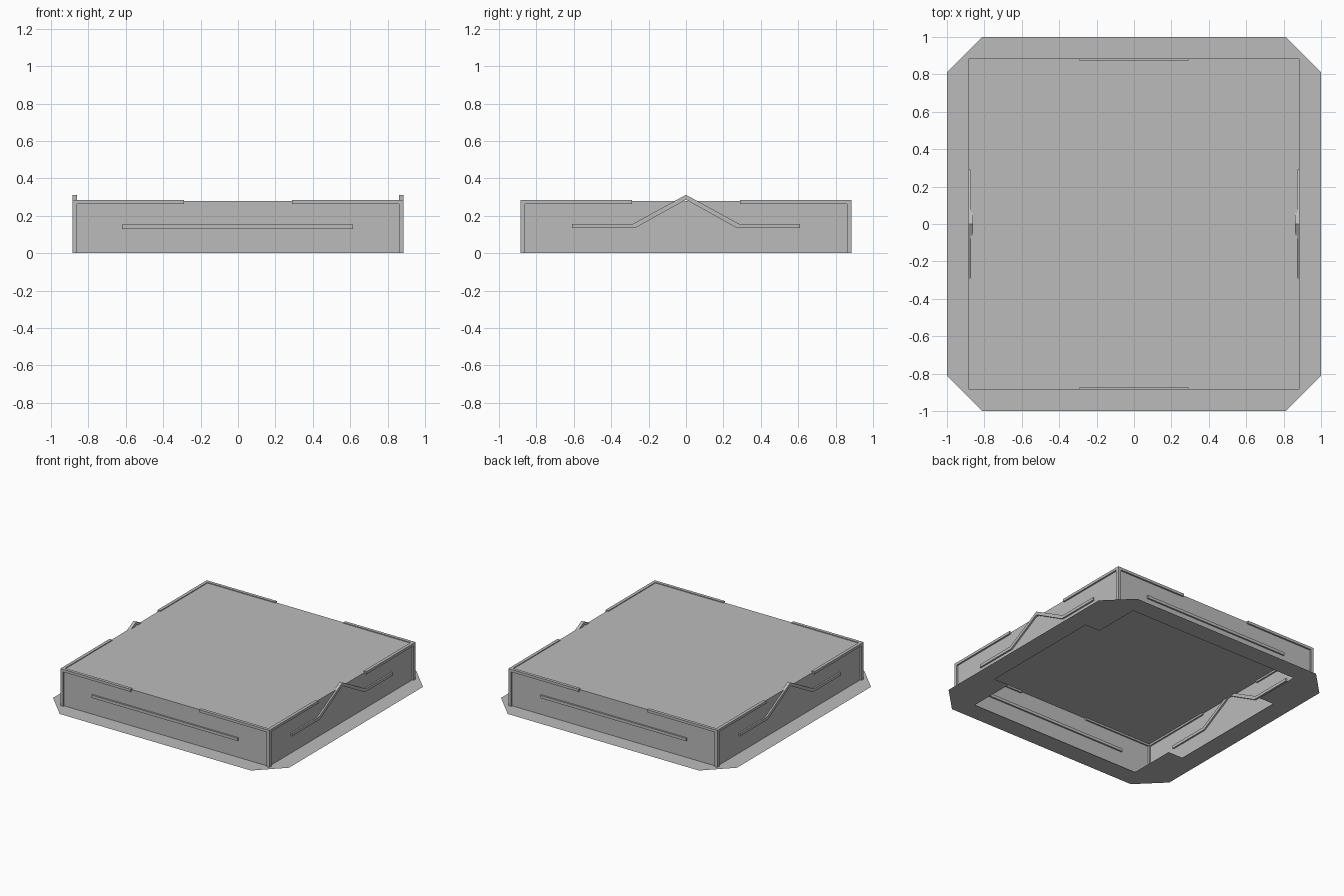
import bpy
import bmesh
from mathutils import Vector

cube = bpy.data.objects.get("Cube")
if cube:
    bpy.data.objects.remove(cube, do_unlink=True)

grey = bpy.data.materials.new("plain grey")
grey.use_nodes = True
grey.diffuse_color = (0.5, 0.5, 0.5, 1)
grey.node_tree.nodes["Principled BSDF"].inputs["Base Color"].default_value = (0.5, 0.5, 0.5, 1)

WALL = 0.873      # wall sheet distance from the centre
INNER, OUTER = 0.861, 0.885   # trim thickness straddles the wall
TOP = 0.278


def finish(name, bm):
    mesh = bpy.data.meshes.new(name)
    bm.to_mesh(mesh)
    bm.free()
    mesh.materials.append(grey)
    obj = bpy.data.objects.new(name, mesh)
    bpy.context.scene.collection.objects.link(obj)
    return obj


def box(name, low, high):
    bm = bmesh.new()
    bmesh.ops.create_cube(bm, size=1)
    low, high = Vector(low), Vector(high)
    for v in bm.verts:
        v.co = (low + high) / 2 + v.co * (high - low)
    return finish(name, bm)


def span(a, b, sign):
    return sorted((a * sign, b * sign))


# Flat ground skirt: chamfered outline with a notched opening
def loop(bm, quarter):
    pts = list(quarter)
    pts += [(-x, y) for x, y in reversed(quarter)]
    pts += [(-x, -y) for x, y in quarter]
    pts += [(x, -y) for x, y in reversed(quarter)]
    verts = [bm.verts.new((x, y, 0)) for x, y in pts]
    return [bm.edges.new((verts[i - 1], verts[i])) for i in range(len(verts))]


bm = bmesh.new()
edges = loop(bm, [(1, 0.81), (0.81, 1)])
edges += loop(bm, [(0.85, 0.49), (0.725, 0.49), (0.725, 0.855)])
bmesh.ops.triangle_fill(bm, use_beauty=True, edges=edges, normal=(0, 0, 1))
bm.normal_update()
for f in bm.faces:
    if f.normal.z < 0:
        f.normal_flip()
finish("ground_skirt", bm)

# Thin shell: four walls and a roof, open underneath
bm = bmesh.new()
bmesh.ops.create_cube(bm, size=1)
for v in bm.verts:
    v.co = (v.co.x * 2 * WALL, v.co.y * 2 * WALL, (v.co.z + 0.5) * TOP)
bottom = [f for f in bm.faces if f.normal.z < -0.5]
bmesh.ops.delete(bm, geom=bottom, context="FACES_ONLY")
finish("wall_shell", bm)

# Corner posts and the rails running from them along the wall tops
for sx in (-1, 1):
    for sy in (-1, 1):
        x, y = span(INNER, OUTER, sx), span(INNER, OUTER, sy)
        box("corner_post", (x[0], y[0], 0), (x[1], y[1], 0.284))
        rail_x, rail_y = span(0.29, INNER, sx), span(0.29, INNER, sy)
        box("top_rail", (rail_x[0], y[0], 0.264), (rail_x[1], y[1], 0.284))
        box("top_rail", (x[0], rail_y[0], 0.264), (x[1], rail_y[1], 0.284))

# Straight bars on the front and back
for name, s in (("front_bar", -1), ("back_bar", 1)):
    y = span(INNER, OUTER, s)
    box(name, (-0.62, y[0], 0.13), (0.615, y[1], 0.152))

# Peaked bars on the sides, extruded from one outline
upper = [(-0.61, 0.156), (-0.285, 0.156), (0, 0.312), (0.285, 0.156), (0.61, 0.156)]
lower = [(0.61, 0.134), (0.273, 0.134), (0, 0.286), (-0.273, 0.134), (-0.61, 0.134)]
for name, s in (("left_peaked_bar", 1), ("right_peaked_bar", -1)):
    x = span(INNER, OUTER, s)
    bm = bmesh.new()
    face = bm.faces.new([bm.verts.new((x[0], y, z)) for y, z in upper + lower])
    ext = bmesh.ops.extrude_face_region(bm, geom=[face])
    moved = [g for g in ext["geom"] if isinstance(g, bmesh.types.BMVert)]
    bmesh.ops.translate(bm, verts=moved, vec=(x[1] - x[0], 0, 0))
    bmesh.ops.recalc_face_normals(bm, faces=bm.faces)
    finish(name, bm)
